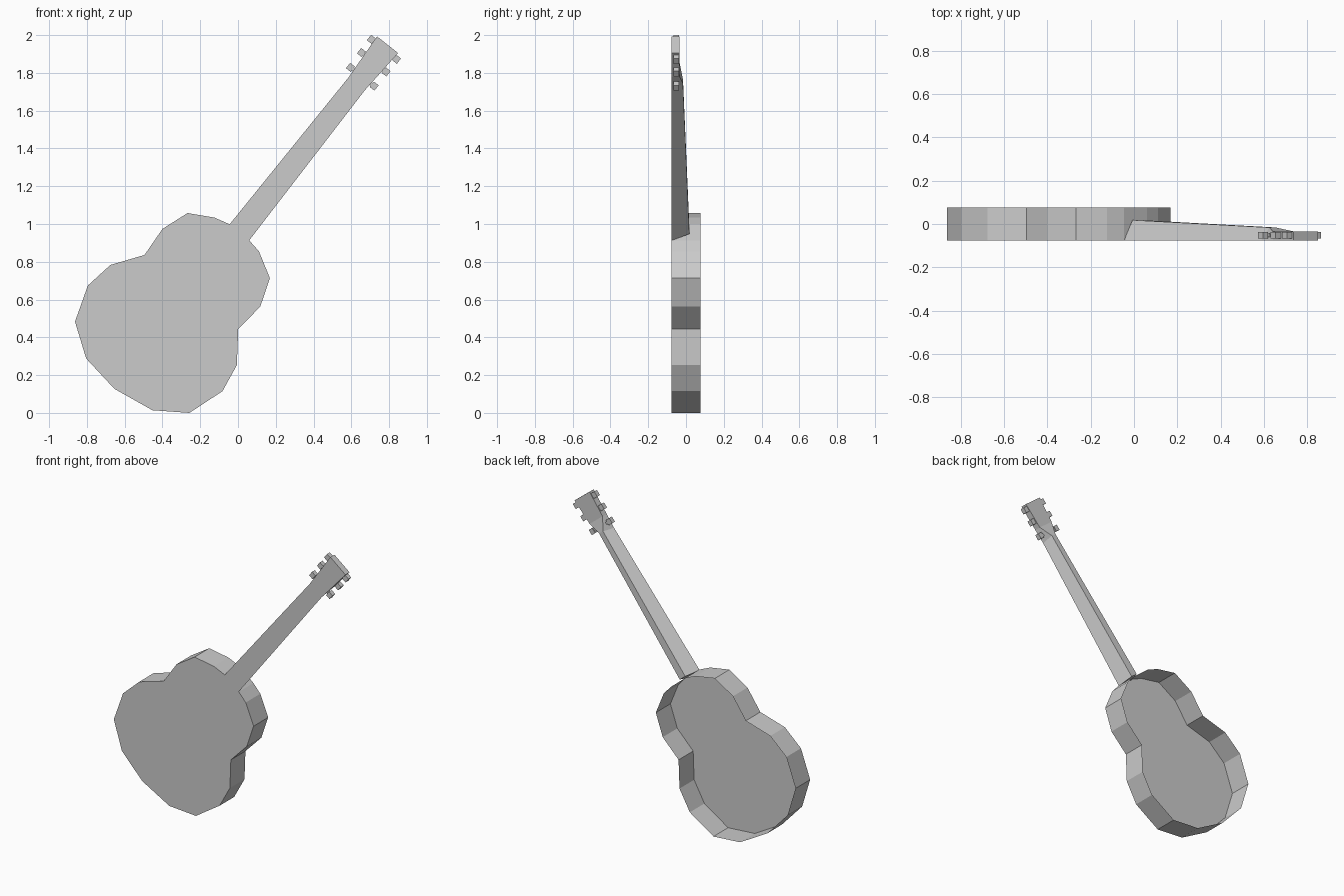
import bpy, bmesh
from mathutils import Vector

if "Cube" in bpy.data.objects:
    bpy.data.objects.remove(bpy.data.objects["Cube"])

FRONT, BACK = -0.077, 0.077
ROOT = Vector((0.006, 0, 0.954))         # where the neck meets the body
ALONG = Vector((0.62, 0, 0.785)).normalized()
ACROSS = Vector((-ALONG.z, 0, ALONG.x))


def at(along, across, y):
    """Point in the tilted neck frame."""
    return ROOT + ALONG * along + ACROSS * across + Vector((0, y, 0))


def loft(name, rings, cap_end=True):
    """Skin equal-length rings of points; cap the start and maybe the end."""
    bm = bmesh.new()
    loops = [[bm.verts.new(p) for p in ring] for ring in rings]
    n = len(loops[0])
    for a, b in zip(loops, loops[1:]):
        for i in range(n):
            j = (i + 1) % n
            bm.faces.new((a[i], a[j], b[j], b[i]))
    bm.faces.new(loops[0])
    if cap_end:
        bm.faces.new(loops[-1])
    bmesh.ops.recalc_face_normals(bm, faces=bm.faces)
    mesh = bpy.data.meshes.new(name)
    bm.to_mesh(mesh)
    bm.free()
    obj = bpy.data.objects.new(name, mesh)
    bpy.context.collection.objects.link(obj)
    return obj


def block(name, d, n, length, width, y0, y1):
    corners = ((-1, -1), (1, -1), (1, 1), (-1, 1))
    loft(name, [[at(d + sx * length / 2, n + sy * width / 2, y)
                 for sx, sy in corners] for y in (y0, y1)])


# Body: faceted waisted outline with a front plate and side walls, open at the back
outline = [(-0.045, 0.999), (-0.125, 1.034), (-0.267, 1.058), (-0.40, 0.974),
           (-0.495, 0.836), (-0.676, 0.783), (-0.795, 0.674), (-0.863, 0.483),
           (-0.804, 0.288), (-0.654, 0.127), (-0.453, 0.014), (-0.257, 0.0),
           (-0.082, 0.115), (-0.006, 0.253), (0.001, 0.443), (0.118, 0.563),
           (0.169, 0.713), (0.111, 0.855), (0.06, 0.913)]
loft("body", [[Vector((x, y, z)) for x, z in outline] for y in (FRONT, BACK)],
     cap_end=False)

# Neck and headstock: trapezoid sections (front d, front half width,
# back d, back half width, back y) with a ramp up to the flat head
sections = [(0.0, 0.067, 0.012, 0.026, 0.018),
            (1.005, 0.055, 1.02, 0.018, -0.016),
            (1.10, 0.061, 1.10, 0.061, -0.034),
            (1.268, 0.071, 1.268, 0.071, -0.034)]
loft("neck_and_headstock",
     [[at(fd, fw, FRONT), at(fd, -fw, FRONT), at(bd, -bw, by), at(bd, bw, by)]
      for fd, fw, bd, bw, by in sections])

# Tuning pegs: stem and button, three per side
for side in (-1, 1):
    for d, n in ((1.052, 0.080), (1.150, 0.083), (1.237, 0.085)):
        block("peg_stem", d, side * (n - 0.018), 0.018, 0.03, -0.06, -0.044)
        block("peg_button", d, side * n, 0.036, 0.032, -0.067, -0.038)
